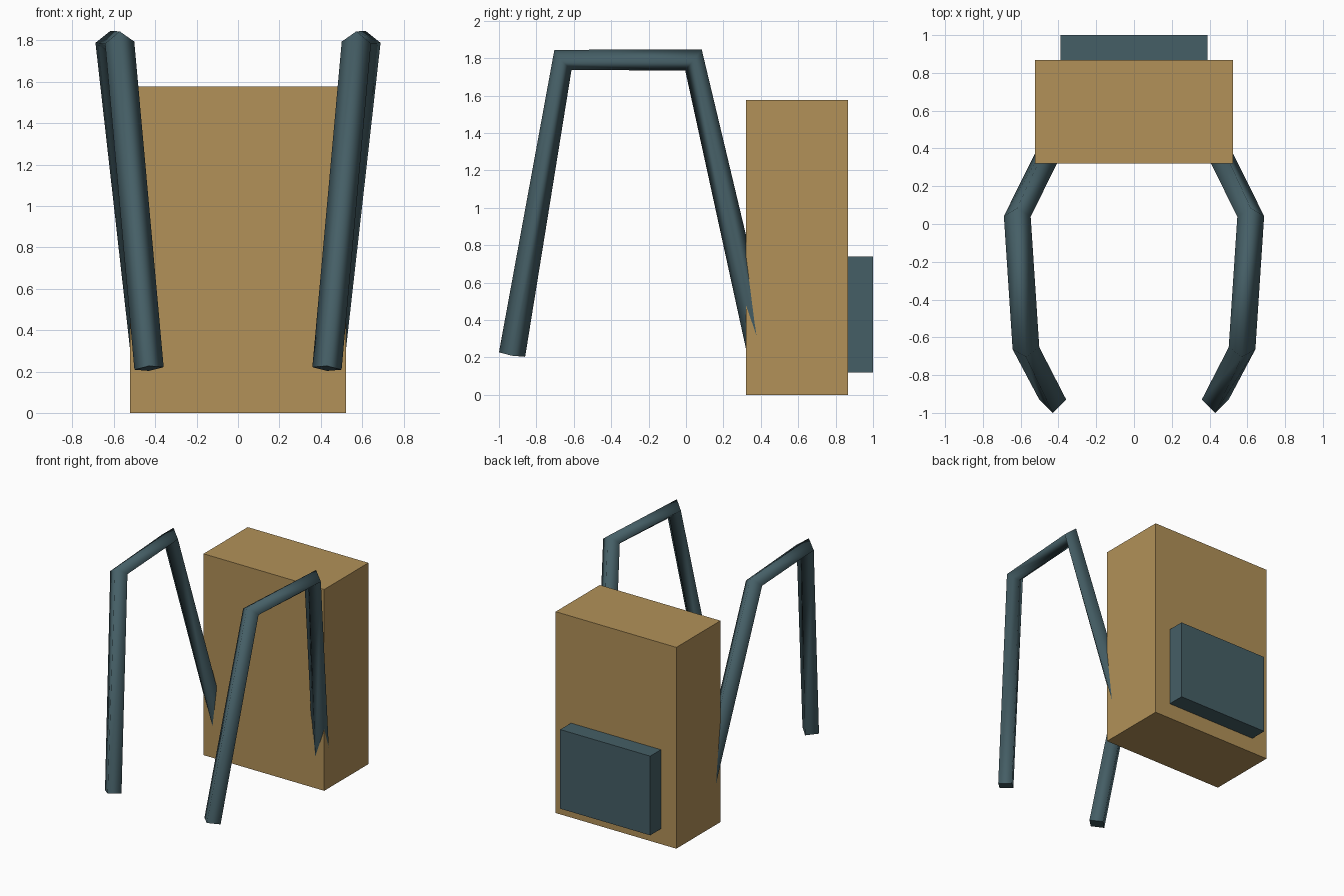
import bpy, bmesh
from mathutils import Vector

cube = bpy.data.objects.get("Cube")
if cube:
    bpy.data.objects.remove(cube, do_unlink=True)


def material(name, rgb):
    mat = bpy.data.materials.new(name)
    mat.use_nodes = True
    mat.diffuse_color = (*rgb, 1)
    mat.node_tree.nodes["Principled BSDF"].inputs["Base Color"].default_value = (*rgb, 1)
    return mat


tan = material("tan canvas", (0.445, 0.283, 0.098))
teal = material("dark teal", (0.060, 0.114, 0.133))


def finish(name, bm, mat):
    bmesh.ops.recalc_face_normals(bm, faces=bm.faces[:])
    mesh = bpy.data.meshes.new(name)
    bm.to_mesh(mesh)
    bm.free()
    mesh.materials.append(mat)
    obj = bpy.data.objects.new(name, mesh)
    bpy.context.collection.objects.link(obj)
    return obj


def box(name, low, high, mat):
    low, high = Vector(low), Vector(high)
    bm = bmesh.new()
    bmesh.ops.create_cube(bm, size=1)
    bmesh.ops.scale(bm, vec=high - low, verts=bm.verts)
    bmesh.ops.translate(bm, vec=(low + high) / 2, verts=bm.verts)
    return finish(name, bm, mat)


def strap(name, side, path, radius, mat):
    """Four-sided tube swept along a path, with smooth sides and flat ends."""
    points = [Vector((side * x, y, z)) for x, y, z in path]
    steps = [(b - a).normalized() for a, b in zip(points, points[1:])]
    bm = bmesh.new()
    rings = []
    for i, p in enumerate(points):
        tangent = (steps[max(i - 1, 0)] + steps[min(i, len(steps) - 1)]).normalized()
        across = Vector((1, 0, 0))
        across = (across - tangent * across.dot(tangent)).normalized()
        up = tangent.cross(across)
        rings.append([bm.verts.new(p + d * radius) for d in (across, up, -across, -up)])
    for a, b in zip(rings, rings[1:]):
        for k in range(4):
            n = (k + 1) % 4
            bm.faces.new((a[k], a[n], b[n], b[k])).smooth = True
    for ring in (rings[0], rings[-1]):
        bm.faces.new(ring)
        for k in range(4):
            bm.edges.get((ring[k], ring[(k + 1) % 4])).smooth = False
    return finish(name, bm, mat)


# Main body and rear pocket
box("pack_body", (-0.523, 0.32, 0), (0.523, 0.867, 1.577), tan)
box("rear_pocket", (-0.39, 0.86, 0.12), (0.39, 1.0, 0.74), teal)

# Shoulder straps, from the hanging front end back into the body
strap_path = [(0.43, -0.93, 0.215), (0.572, -0.658, 1.79),
              (0.618, 0.04, 1.79), (0.44, 0.40, 0.215)]
for side, label in ((1, "left"), (-1, "right")):
    strap(label + "_shoulder_strap", side, strap_path, 0.071, teal)
